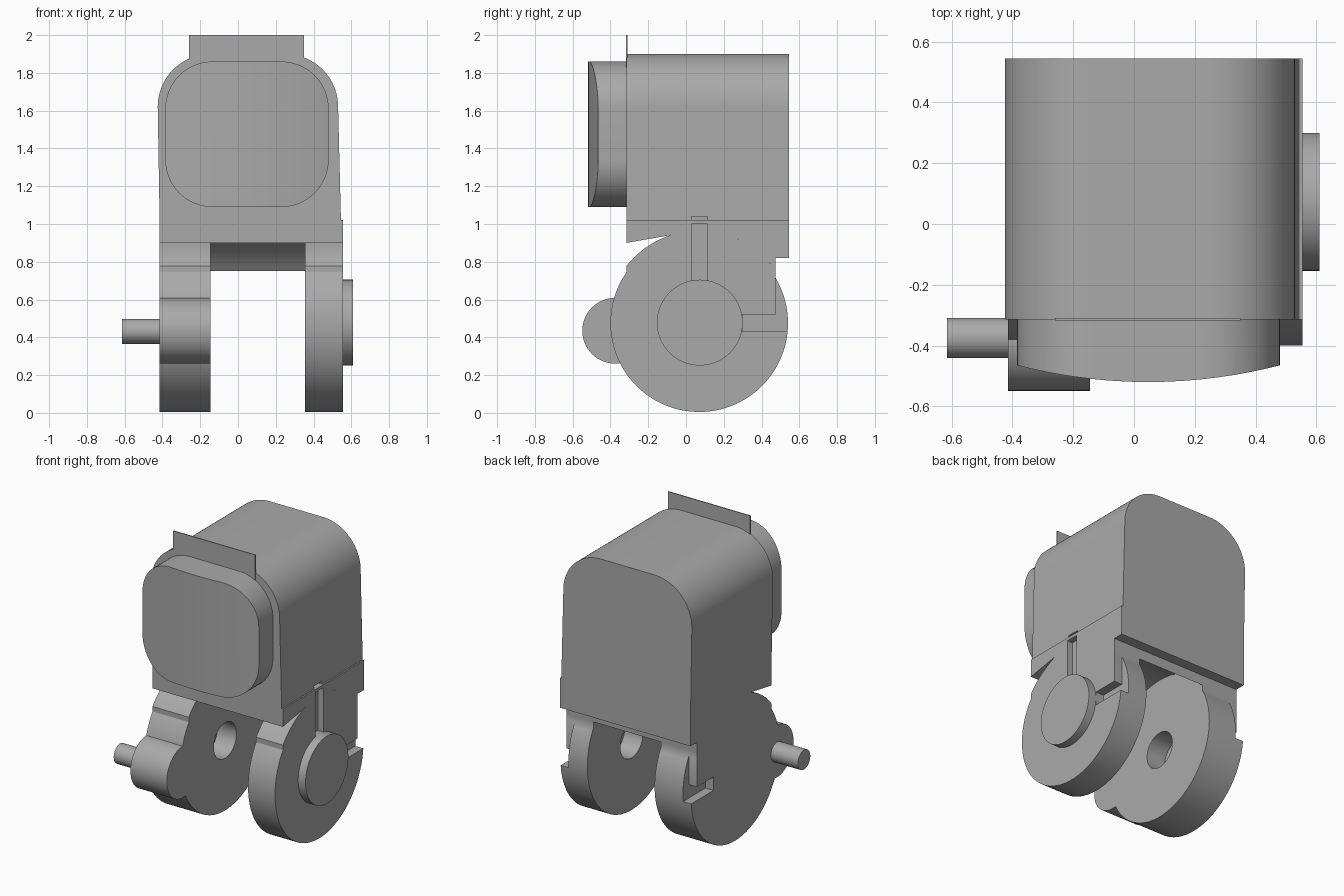
import bpy, bmesh
from math import sin, cos, pi, radians

cube = bpy.data.objects.get("Cube")
if cube:
    bpy.data.objects.remove(cube)

grey = bpy.data.materials.new("plain grey")
grey.use_nodes = True
GREY = (0.40, 0.40, 0.40, 1)
grey.diffuse_color = GREY
grey.node_tree.nodes["Principled BSDF"].inputs["Base Color"].default_value = GREY

AXLE = (0.07, 0.475)      # y, z of the wheel axis
OUT_L, OUT_R = 0.555, -0.415
RECESS = 0.06


def arc(c, r, a0, a1, n=24):
    angles = [radians(a0 + (a1 - a0) * i / n) for i in range(n + 1)]
    return [(c[0] + r * cos(a), c[1] + r * sin(a)) for a in angles]


def circle(c, r, n=96):
    return arc(c, r, 0, 360, n)[:-1]


def rect(a0, b0, a1, b1):
    return [(a0, b0), (a1, b0), (a1, b1), (a0, b1)]


def prism(name, pts, axis, lo, hi):
    """Extrude a flat outline along an axis."""
    place = {"x": lambda a, b, t: (t, a, b),
             "y": lambda a, b, t: (a, t, b),
             "z": lambda a, b, t: (a, b, t)}[axis]
    bm = bmesh.new()
    rings = [[bm.verts.new(place(a, b, t)) for a, b in pts] for t in (lo, hi)]
    for ring in rings:
        bm.faces.new(ring)
    n = len(pts)
    for i in range(n):
        j = (i + 1) % n
        bm.faces.new((rings[0][i], rings[0][j], rings[1][j], rings[1][i]))
    bmesh.ops.recalc_face_normals(bm, faces=bm.faces)
    mesh = bpy.data.meshes.new(name)
    bm.to_mesh(mesh)
    bm.free()
    mesh.materials.append(grey)
    ob = bpy.data.objects.new(name, mesh)
    bpy.context.collection.objects.link(ob)
    return ob


def combine(ob, tool, operation="DIFFERENCE"):
    """Apply a boolean and discard the tool."""
    mod = ob.modifiers.new("cut", "BOOLEAN")
    mod.operation, mod.object, mod.solver = operation, tool, "EXACT"
    bpy.context.view_layer.objects.active = ob
    bpy.ops.object.modifier_apply(modifier=mod.name)
    bpy.data.objects.remove(tool)


# Housing with rounded top
housing = prism("housing",
                [(0.545, 1.02)] + arc((0.25, 1.62), 0.28, 0, 90)
                + arc((-0.145, 1.62), 0.28, 90, 180) + [(-0.415, 1.02)],
                "y", -0.315, 0.545)

# Lower housing, hollowed underneath around the wheel axis
skirt = prism("lower_housing",
              [(-0.315, 1.02), (0.545, 1.02), (0.545, 0.82), (0.475, 0.82)]
              + arc(AXLE, 0.49, 34.3, 108) + [(-0.315, 0.9)],
              "x", OUT_R, OUT_L)

# Wheel cheeks with a raised collar on the upper part
outline = arc(AXLE, 0.49, 34.3, 141.8, 40) + arc(AXLE, 0.47, 145, 390.5, 80)
left_cheek = prism("left_cheek", outline, "x", 0.355, OUT_L)
right_cheek = prism("right_cheek", outline, "x", OUT_R, -0.145)

# Recessed corner, slot and blind axle hole on each cheek
for cheek, outer, inner, s in ((left_cheek, OUT_L, 0.355, 1),
                               (right_cheek, OUT_R, -0.145, -1)):
    x0, x1 = sorted((outer - s * RECESS, outer + s * 0.1))
    notch = [(0.3, 0.43), (0.7, 0.43), (0.7, 0.8), (0.475, 0.8),
             (0.475, 0.52), (0.3, 0.52)]
    combine(cheek, prism("cutter", notch, "x", x0, x1))
    x0, x1 = sorted((inner - s * 0.1, inner + s * 0.14))
    combine(cheek, prism("cutter", circle(AXLE, 0.12, 48), "x", x0, x1))

# Vertical groove on the left flank
for part in (skirt, left_cheek):
    combine(part, prism("cutter", rect(0.03, 0.69, 0.115, 1.0), "x", 0.515, 0.7))
combine(housing, prism("cutter", rect(0.03, 0.9, 0.115, 1.04), "x", 0.515, 0.7))

# Axle cap, side lug and its pin
prism("axle_cap", circle((0.073, 0.478), 0.227), "x", 0.49, 0.61)
prism("side_lug", circle((-0.375, 0.435), 0.174, 64), "x", OUT_R, -0.145)
prism("lug_pin", circle((-0.375, 0.432), 0.066, 40), "x", -0.615, -0.38)

# Front panel: rounded block with a gently bowed face
corners = ((0.23, 1.61, 0), (-0.135, 1.61, 90),
           (-0.135, 1.34, 180), (0.23, 1.34, 270))
panel_outline = [p for x, z, a in corners for p in arc((x, z), 0.25, a, a + 90, 16)]
panel = prism("front_panel", panel_outline, "y", -0.6, -0.31)
bow = prism("cutter", circle((0.0475, 1.21), 1.73, 192), "z", 0.9, 2.1)
combine(panel, bow, "INTERSECT")

# Thin upright flap at the top front edge
prism("top_flap", rect(-0.26, 1.8, 0.35, 2.0), "y", -0.317, -0.31)

# Smooth the curved walls, keep the edges crisp
bpy.ops.object.select_all(action="DESELECT")
for ob in bpy.context.scene.objects:
    if ob.type == "MESH":
        ob.select_set(True)
        bpy.context.view_layer.objects.active = ob
bpy.ops.object.shade_smooth_by_angle(angle=radians(30))
